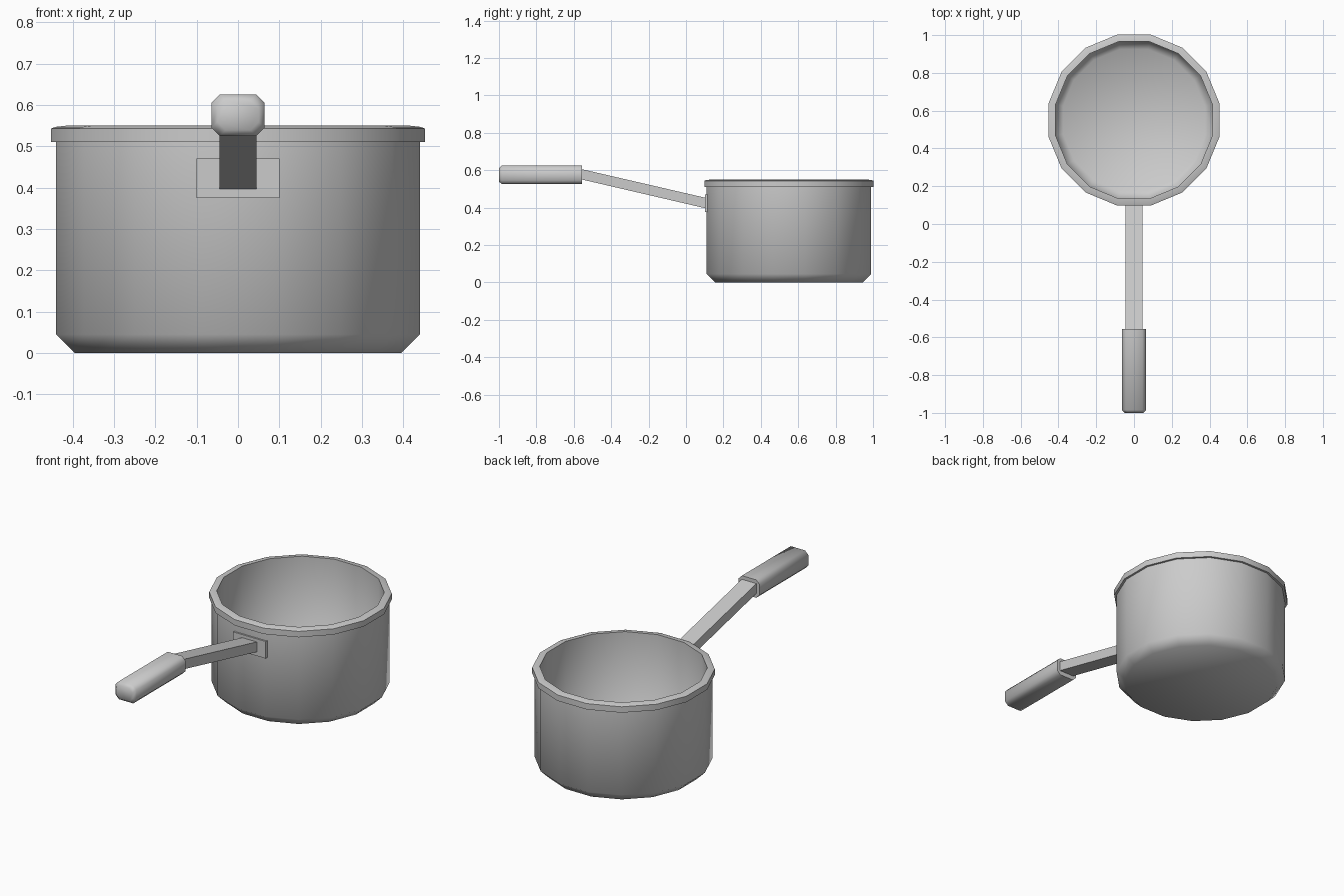
import bpy, bmesh, math

if "Cube" in bpy.data.objects:
    bpy.data.objects.remove(bpy.data.objects["Cube"])

SIDES = 16
CY = 0.55  # pot centre


def finish(name, bm, angle=None):
    bmesh.ops.recalc_face_normals(bm, faces=bm.faces)
    me = bpy.data.meshes.new(name)
    bm.to_mesh(me)
    bm.free()
    ob = bpy.data.objects.new(name, me)
    bpy.context.collection.objects.link(ob)
    if angle:
        bpy.ops.object.select_all(action='DESELECT')
        ob.select_set(True)
        bpy.context.view_layer.objects.active = ob
        bpy.ops.object.shade_smooth_by_angle(angle=math.radians(angle))
    return ob


def loft(bm, rings):
    """Skin a list of point rings and cap both ends."""
    loops = [[bm.verts.new(p) for p in r] for r in rings]
    n = len(loops[0])
    for a, b in zip(loops, loops[1:]):
        for i in range(n):
            j = (i + 1) % n
            bm.faces.new((a[i], a[j], b[j], b[i]))
    bm.faces.new(loops[0])
    bm.faces.new(loops[-1])


# Pot: outer wall, rim, inner wall and floor as (flat-to-centre distance, z)
profile = [(0.395, 0), (0.44, 0.045), (0.44, 0.51), (0.452, 0.51), (0.452, 0.543),
           (0.442, 0.547), (0.415, 0.55), (0.415, 0.065), (0.375, 0.03)]
rings = []
for a, z in profile:
    r = a / math.cos(math.pi / SIDES)
    angs = [2 * math.pi * (i + 0.5) / SIDES for i in range(SIDES)]
    rings.append([(r * math.cos(t), CY + r * math.sin(t), z) for t in angs])
bm = bmesh.new()
loft(bm, rings)
finish("pot", bm, 50)


def box_ring(y, w, z0, z1):
    return [(-w, y, z0), (w, y, z0), (w, y, z1), (-w, y, z1)]


# Mounting plate on the pot wall
bm = bmesh.new()
loft(bm, [box_ring(0.101, 0.1, 0.375, 0.47), box_ring(0.125, 0.1, 0.375, 0.47)])
finish("handle_plate", bm)

# Sloping handle arm
bm = bmesh.new()
loft(bm, [box_ring(0.105, 0.045, 0.396, 0.452), box_ring(-0.57, 0.045, 0.553, 0.608)])
finish("handle_arm", bm)


# Grip with chamfered long edges and a chamfered free end
def grip_ring(y, inset):
    w, h, c = 0.064 - inset, 0.05 - inset, 0.02
    pts = [(w, -h + c), (w, h - c), (w - c, h), (-w + c, h),
           (-w, h - c), (-w, -h + c), (-w + c, -h), (w - c, -h)]
    return [(x, y, 0.575 + z) for x, z in pts]


bm = bmesh.new()
loft(bm, [grip_ring(-1.0, 0.014), grip_ring(-0.985, 0), grip_ring(-0.555, 0)])
finish("handle_grip", bm, 50)
